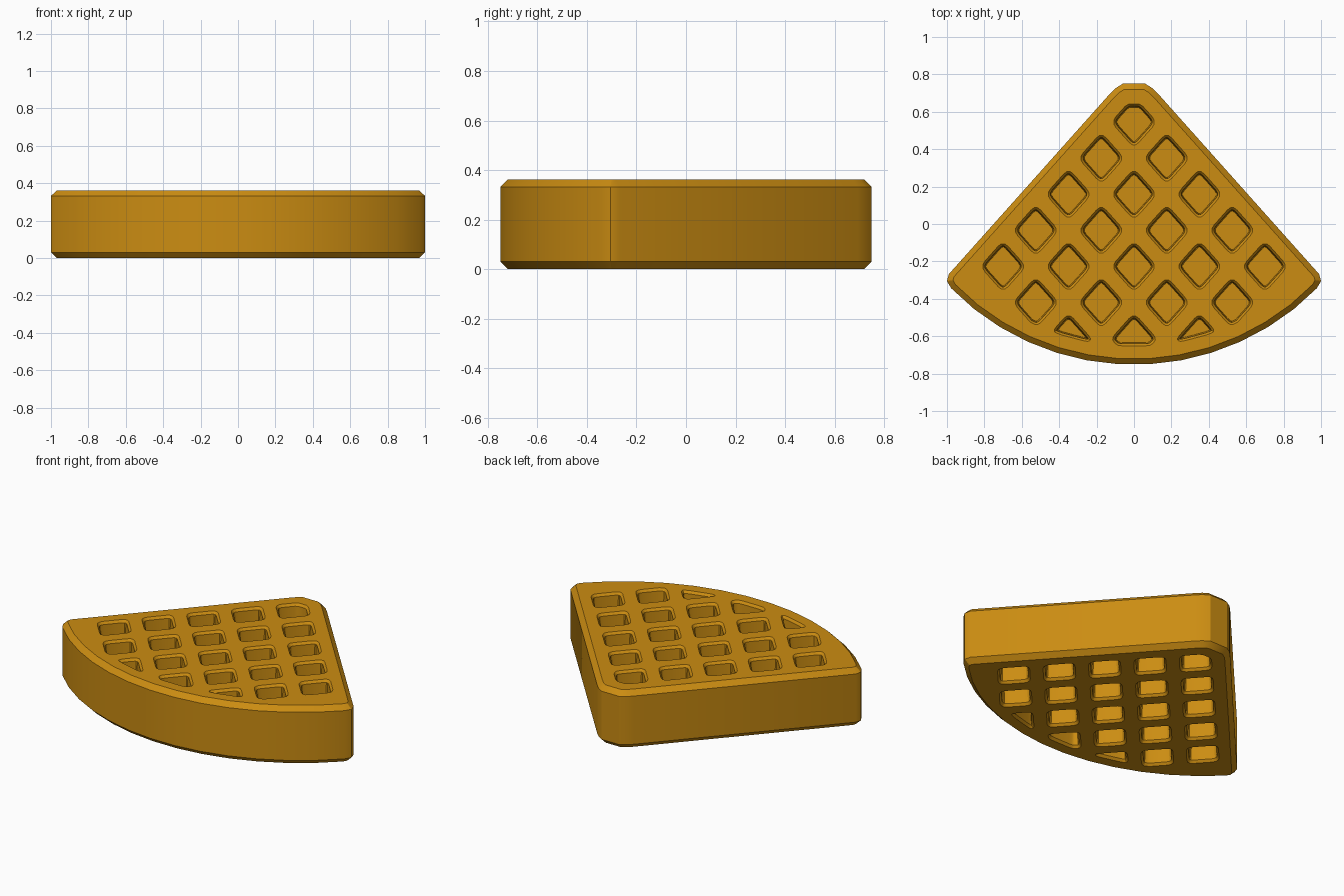
import bpy, bmesh, math
from mathutils import Vector

cube = bpy.data.objects.get("Cube")
if cube:
    bpy.data.objects.remove(cube)

HEIGHT, BEVEL, DEPTH = 0.362, 0.03, 0.125
ARC_CENTRE, ARC_RADIUS = Vector((0, 0.626)), 1.378
RIM = 0.1


def polar(centre, radius, degrees):
    a = math.radians(degrees)
    return centre + radius * Vector((math.cos(a), math.sin(a)))


def offset(poly, d):
    """Move every edge of a counter-clockwise outline inward by d."""
    out = []
    for i, p in enumerate(poly):
        a = (p - poly[i - 1]).normalized()
        b = (poly[(i + 1) % len(poly)] - p).normalized()
        na, nb = Vector((-a.y, a.x)), Vector((-b.y, b.x))
        out.append(p + (na + nb) * d / (1 + na.dot(nb)))
    return out


def clip(poly, point, normal):
    """Keep the part of a convex outline behind a line."""
    out = []
    for i, q in enumerate(poly):
        p = poly[i - 1]
        dp, dq = (p - point).dot(normal), (q - point).dot(normal)
        if dp * dq < 0:
            out.append(p.lerp(q, dp / (dp - dq)))
        if dq <= 0:
            out.append(q)
    return out


def round_corners(poly, radius):
    """Swap each sharp corner for a short curve."""
    out = []
    for i, p in enumerate(poly):
        a, b = poly[i - 1] - p, poly[(i + 1) % len(poly)] - p
        if a.angle(b) > math.radians(140):
            out.append(p)
            continue
        s = p + a.normalized() * min(radius, a.length * 0.4)
        e = p + b.normalized() * min(radius, b.length * 0.4)
        for t in (0, 0.33, 0.67, 1):
            out.append(s.lerp(p, t).lerp(p.lerp(e, t), t))
    return out


def wedge_outline():
    """Counter-clockwise: right tip, rounded point, left tip, curved front."""
    half = [Vector(c) for c in ((0.978, -0.343), (1, -0.305), (0.99, -0.268),
                                (0.13, 0.695), (0.1, 0.725), (0.06, 0.75))]
    mirrored = [Vector((-p.x, p.y)) for p in reversed(half)]
    tip = half[0] - ARC_CENTRE
    sweep = math.degrees(math.atan2(tip.x, -tip.y))
    steps = 13
    front = [polar(ARC_CENTRE, ARC_RADIUS, -90 - sweep + 2 * sweep * k / steps)
             for k in range(1, steps)]
    return half + mirrored + front


def pocket_outlines():
    """Diamond grid trimmed to the curved front and the rounded point."""
    result = []
    for row in range(7):
        columns = range(-row, row + 1, 2) if row < 5 else range(row - 8, 9 - row, 2)
        if row == 5:
            columns = range(-3, 4, 2)
        for col in columns:
            c = Vector((col * 0.175, 0.545 - row * 0.193))
            poly = [c + Vector(d) for d in ((0.123, 0), (0, 0.138), (-0.123, 0), (0, -0.138))]
            for k in range(-8, 9):
                a = -90 + k * 5
                poly = clip(poly, polar(ARC_CENTRE, ARC_RADIUS - RIM, a), polar(Vector((0, 0)), 1, a))
            if row == 0:
                for a in (60, 90, 120):
                    poly = clip(poly, polar(c, 0.097, a), polar(Vector((0, 0)), 1, a))
            result.append(round_corners(poly, 0.04))
    return result


bm = bmesh.new()


def ring(poly, z):
    return [bm.verts.new((p.x, p.y, z)) for p in poly]


def bridge(lower, upper):
    n = len(lower)
    for i in range(n):
        j = (i + 1) % n
        bm.faces.new((lower[i], lower[j], upper[j], upper[i]))


def edges_of(loop):
    return [bm.edges.get((loop[i - 1], loop[i])) for i in range(len(loop))]


# Outer wall with chamfered top and bottom edges
outline = wedge_outline()
inset = offset(outline, BEVEL)
rings = [ring(inset, 0), ring(outline, BEVEL),
         ring(outline, HEIGHT - BEVEL), ring(inset, HEIGHT)]
for low, high in zip(rings, rings[1:]):
    bridge(low, high)

# Pockets on both sides, then the flat faces around them
for surface, rim, inward in ((0, rings[0], 1), (HEIGHT, rings[-1], -1)):
    borders = edges_of(rim)
    for poly in pocket_outlines():
        loops = [ring(poly, surface),
                 ring(offset(poly, 0.012), surface + inward * 0.015),
                 ring(offset(poly, 0.018), surface + inward * DEPTH)]
        for a, b in zip(loops, loops[1:]):
            bridge(a, b)
        bm.faces.new(loops[-1])
        borders += edges_of(loops[0])
    bmesh.ops.triangle_fill(bm, use_beauty=True, edges=borders, normal=(0, 0, -inward))

bmesh.ops.recalc_face_normals(bm, faces=bm.faces)
mesh = bpy.data.meshes.new("waffle_wedge")
bm.to_mesh(mesh)
bm.free()
waffle = bpy.data.objects.new("waffle_wedge", mesh)
bpy.context.collection.objects.link(waffle)

# Golden baked batter
colour = (0.6, 0.265, 0.006, 1)
batter = bpy.data.materials.new("golden_batter")
batter.use_nodes = True
batter.diffuse_color = colour
batter.node_tree.nodes["Principled BSDF"].inputs["Base Color"].default_value = colour
mesh.materials.append(batter)

bpy.context.view_layer.objects.active = waffle
waffle.select_set(True)
bpy.ops.object.shade_smooth_by_angle(angle=math.radians(30))
